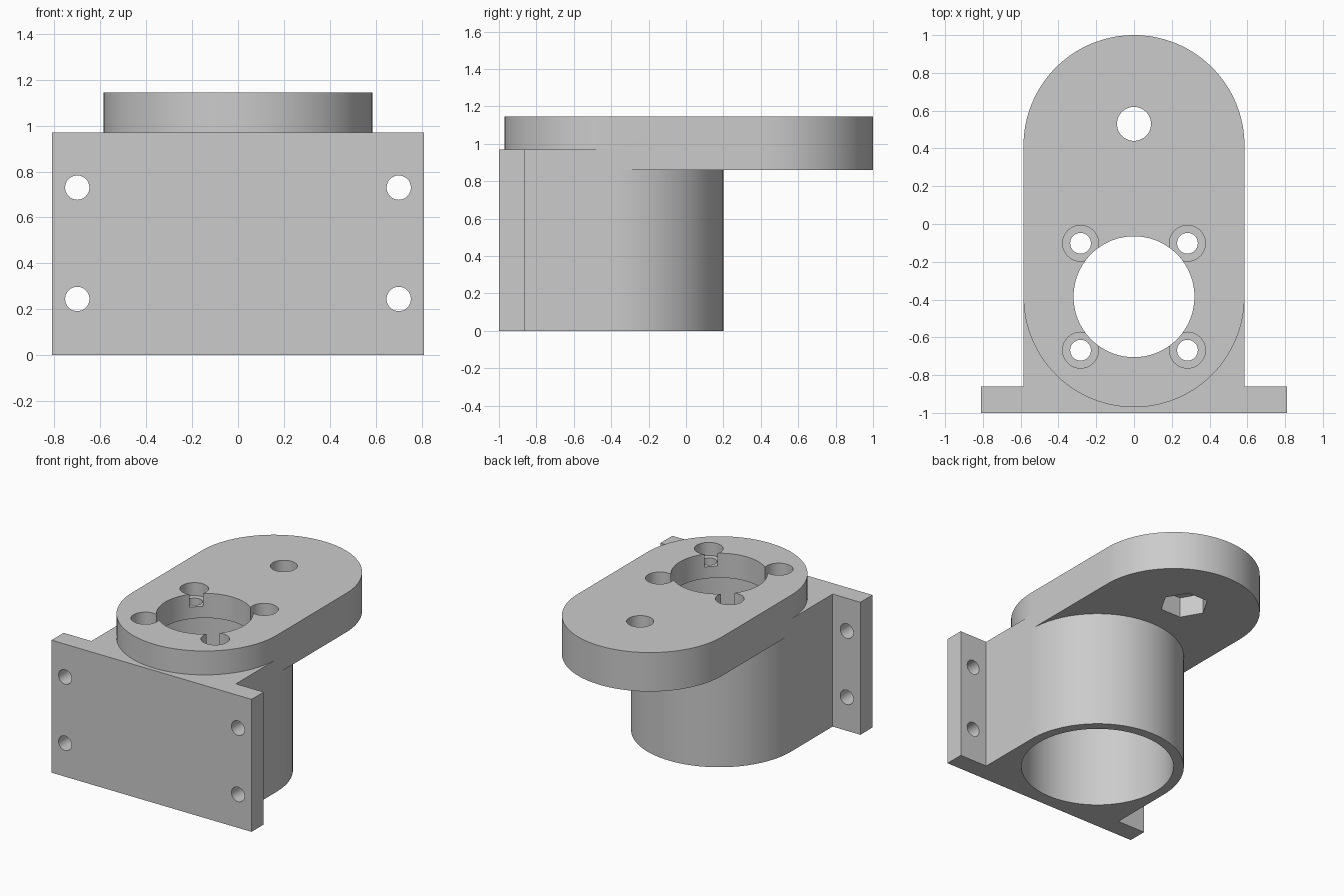
import bpy
import bmesh
import math
from mathutils import Matrix

cube = bpy.data.objects.get("Cube")
if cube:
    bpy.data.objects.remove(cube, do_unlink=True)

grey = bpy.data.materials.new("plain grey")
grey.use_nodes = True
color = (0.6, 0.6, 0.6, 1)
grey.diffuse_color = color
grey.node_tree.nodes["Principled BSDF"].inputs["Base Color"].default_value = color

R = 0.585          # outer radius of housing and arm
BORE_Y = -0.385    # axis of the bore
ARM_Y = 0.415      # centre of the arm's rounded end
TOP = 1.145


def make_object(name, bm):
    bmesh.ops.recalc_face_normals(bm, faces=bm.faces)
    mesh = bpy.data.meshes.new(name)
    bm.to_mesh(mesh)
    bm.free()
    mesh.materials.append(grey)
    obj = bpy.data.objects.new(name, mesh)
    bpy.context.collection.objects.link(obj)
    return obj


def extrude(name, outline, z0, z1):
    bm = bmesh.new()
    face = bm.faces.new([bm.verts.new((x, y, z0)) for x, y in outline])
    top = bmesh.ops.extrude_face_region(bm, geom=[face])["geom"]
    verts = [v for v in top if isinstance(v, bmesh.types.BMVert)]
    bmesh.ops.translate(bm, verts=verts, vec=(0, 0, z1 - z0))
    return make_object(name, bm)


def arc(cy, start, steps=64):
    angles = [start + math.pi * i / steps for i in range(steps + 1)]
    return [(R * math.cos(a), cy + R * math.sin(a)) for a in angles]


def cylinder(name, x, y, z0, z1, radius, sides=64):
    bm = bmesh.new()
    bmesh.ops.create_cone(bm, cap_ends=True, segments=sides, radius1=radius,
                          radius2=radius, depth=z1 - z0,
                          matrix=Matrix.Translation((x, y, (z0 + z1) / 2)))
    return make_object(name, bm)


def combine(target, other, operation):
    mod = target.modifiers.new(operation, "BOOLEAN")
    mod.operation = operation
    mod.solver = "EXACT"
    mod.object = other
    bpy.context.view_layer.objects.active = target
    bpy.ops.object.modifier_apply(modifier=mod.name)
    bpy.data.objects.remove(other, do_unlink=True)


# Flanged base: wall plate and round-backed housing in one outline
flange = [(-R, -0.86), (-0.81, -0.86), (-0.81, -1), (0.81, -1), (0.81, -0.86), (R, -0.86)]
bracket = extrude("mounting_bracket", flange + arc(BORE_Y, 0), 0, 0.97)

# Rounded arm across the top
arm = extrude("top_arm", arc(ARM_Y, 0) + arc(BORE_Y, math.pi), 0.86, TOP)
combine(bracket, arm, "UNION")

# Wide bore from below and narrower opening above
cutters = [cylinder("bore", 0, BORE_Y, -0.2, 0.965, 0.515, 128),
           cylinder("opening", 0, BORE_Y, 0.8, 1.3, 0.32, 96)]

# Counterbored screw holes around the opening, and wall screw holes
for side in (-1, 1):
    for dy in (-0.283, 0.283):
        x, y = side * 0.283, BORE_Y + dy
        cutters.append(cylinder("screw_hole", x, y, 0.9, 1.3, 0.055, 32))
        cutters.append(cylinder("counterbore", x, y, 1.05, 1.3, 0.095, 48))
    for z in (0.245, 0.73):
        hole = cylinder("wall_hole", 0, 0, -0.15, 0.15, 0.053, 32)
        hole.data.transform(Matrix.Translation((side * 0.7, -0.93, z))
                            @ Matrix.Rotation(math.pi / 2, 4, "X"))
        cutters.append(hole)

# Pivot hole with a hexagonal nut pocket underneath
cutters.append(cylinder("pivot_hole", 0, 0.53, 0.7, 1.3, 0.09, 48))
pocket = cylinder("nut_pocket", 0, 0, 0.7, 1.01, 0.165, 6)
first = pocket.data.vertices[0].co
turn = Matrix.Rotation(-math.atan2(first.y, first.x), 4, "Z")
pocket.data.transform(Matrix.Translation((0, 0.53, 0)) @ turn)
cutters.append(pocket)

for cutter in cutters:
    combine(bracket, cutter, "DIFFERENCE")

bpy.ops.object.select_all(action="DESELECT")
bracket.select_set(True)
bpy.context.view_layer.objects.active = bracket
bpy.ops.object.shade_smooth_by_angle(angle=math.radians(30))
